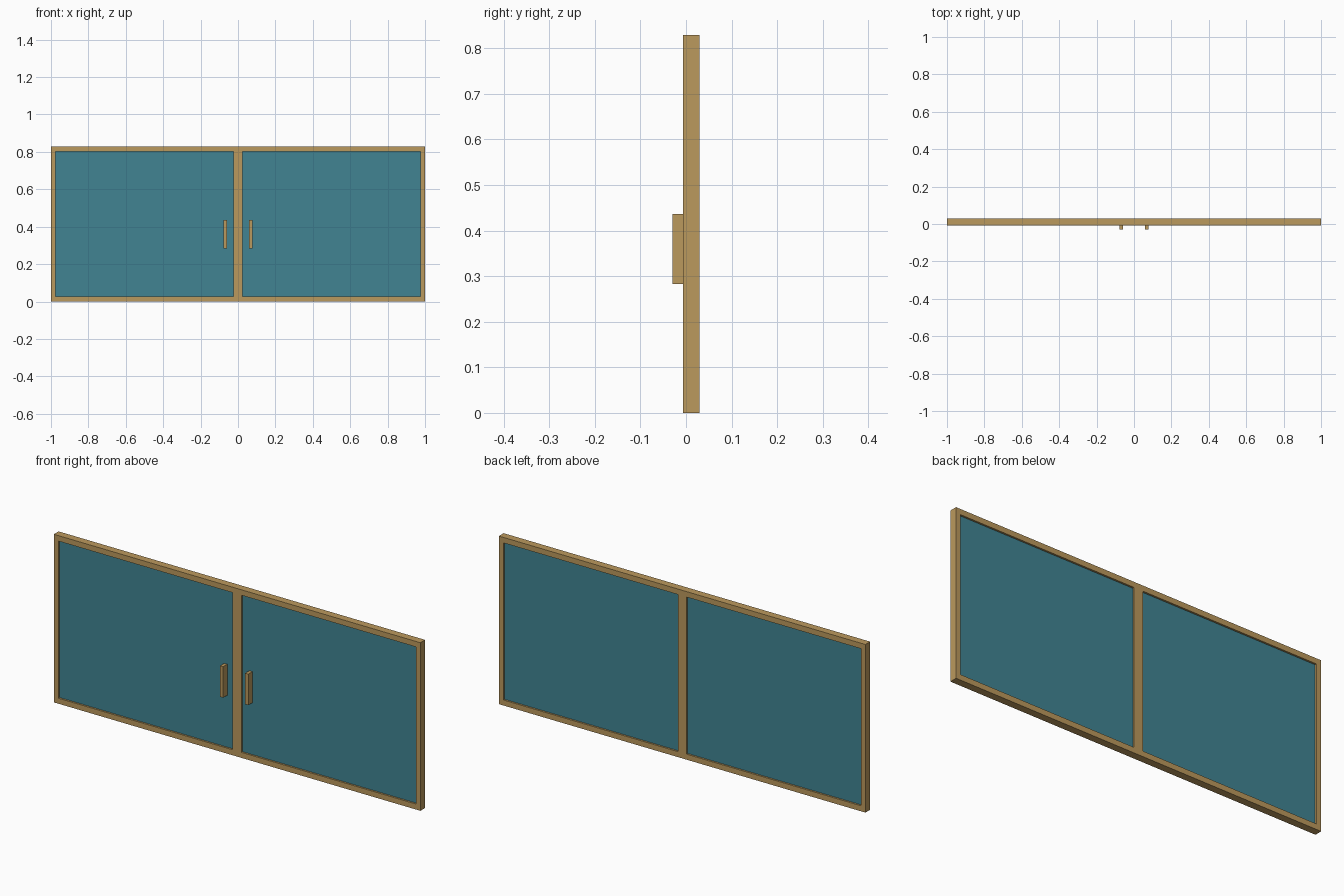
import bpy
import bmesh

if "Cube" in bpy.data.objects:
    bpy.data.objects.remove(bpy.data.objects["Cube"])


def material(name, color):
    m = bpy.data.materials.new(name)
    m.diffuse_color = color
    m.use_nodes = True
    m.node_tree.nodes["Principled BSDF"].inputs["Base Color"].default_value = m.diffuse_color
    return m


wood = material("wood", (0.50, 0.32, 0.11, 1))
teal = material("teal", (0.053, 0.23, 0.29, 1))


def add_mesh(name, bm, mat):
    bmesh.ops.recalc_face_normals(bm, faces=bm.faces)
    mesh = bpy.data.meshes.new(name)
    bm.to_mesh(mesh)
    bm.free()
    mesh.materials.append(mat)
    bpy.context.collection.objects.link(bpy.data.objects.new(name, mesh))


def box(name, x, y, z, mat):
    bm = bmesh.new()
    bmesh.ops.create_cube(bm, size=1)
    for v in bm.verts:
        v.co = [r[0] if c < 0 else r[1] for c, r in zip(v.co, (x, y, z))]
    add_mesh(name, bm, mat)


# One-piece frame: a grid with two open cells, extruded to its depth
XS = (-1.0, -0.975, -0.024, 0.024, 0.975, 1.0)
ZS = (0.0, 0.027, 0.802, 0.829)
FRONT, BACK = -0.007, 0.03
bm = bmesh.new()
grid = [[bm.verts.new((x, FRONT, z)) for z in ZS] for x in XS]
for i in range(len(XS) - 1):
    for j in range(len(ZS) - 1):
        if (i, j) not in ((1, 1), (3, 1)):
            bm.faces.new((grid[i][j], grid[i + 1][j],
                          grid[i + 1][j + 1], grid[i][j + 1]))
ext = bmesh.ops.extrude_face_region(bm, geom=bm.faces[:], use_keep_orig=True)
for v in ext["geom"]:
    if isinstance(v, bmesh.types.BMVert):
        v.co.y = BACK
bmesh.ops.recalc_face_normals(bm, faces=bm.faces)
bmesh.ops.dissolve_limit(bm, angle_limit=0.01, verts=bm.verts, edges=bm.edges)
add_mesh("door_frame", bm, wood)

# Recessed panels and upright handles, one per door
for side, s in (("left", -1), ("right", 1)):
    box(side + "_panel", sorted((s * 0.024, s * 0.975)), (0.002, 0.021),
        (0.027, 0.802), teal)
    box(side + "_handle", sorted((s * 0.06, s * 0.077)), (-0.03, 0.002),
        (0.283, 0.436), wood)
